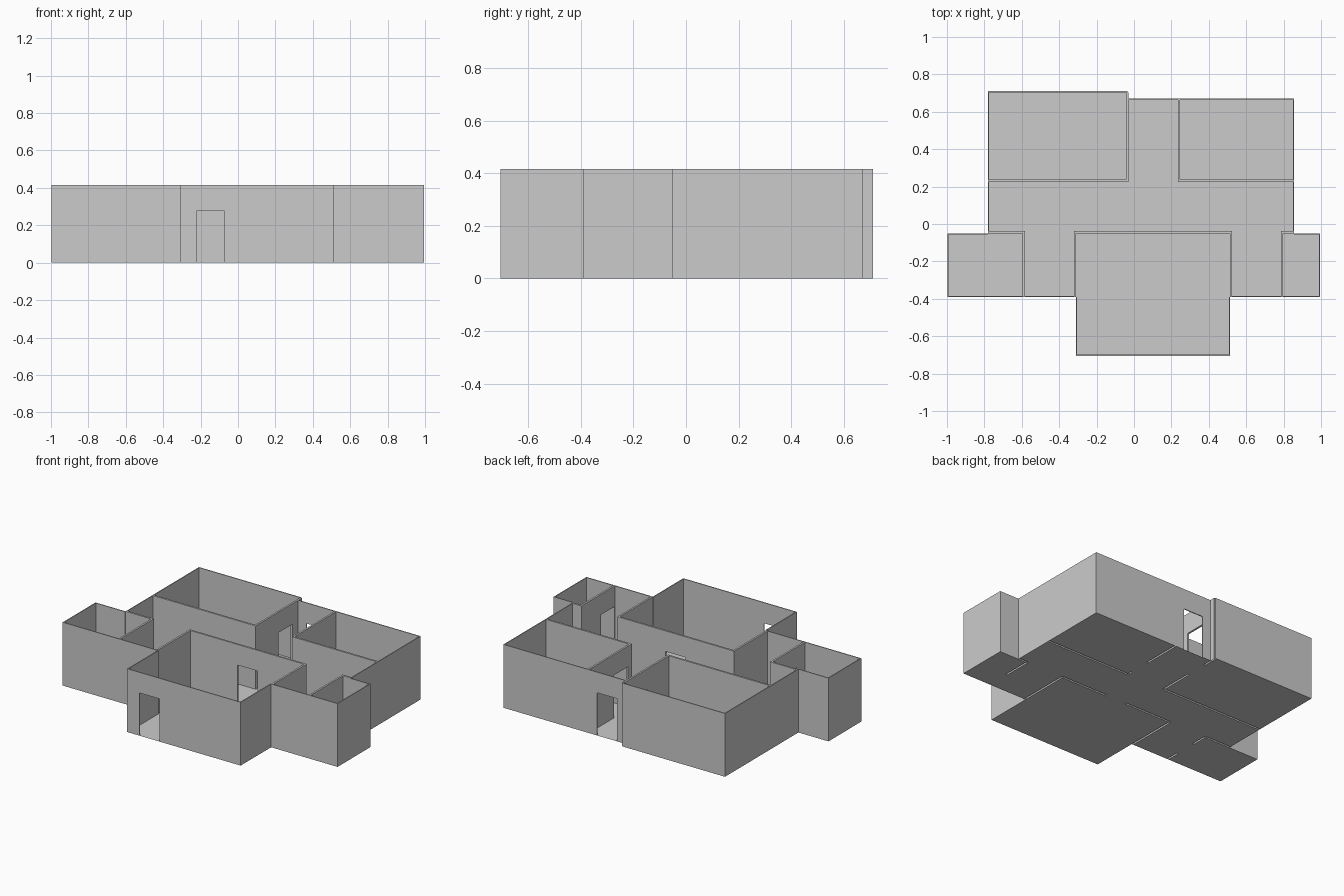
import bpy, bmesh
from mathutils import Vector

if "Cube" in bpy.data.objects:
    bpy.data.objects.remove(bpy.data.objects["Cube"])

H, DOOR_H = 0.415, 0.28      # wall and door heights
OUT_T, IN_T = 0.006, 0.012   # outer and inner wall thickness


def finish(bm, name):
    bmesh.ops.recalc_face_normals(bm, faces=bm.faces)
    mesh = bpy.data.meshes.new(name)
    bm.to_mesh(mesh)
    bm.free()
    ob = bpy.data.objects.new(name, mesh)
    bpy.context.collection.objects.link(ob)
    return ob


def floor(name, x0, x1, y0, y1):
    bm = bmesh.new()
    bm.faces.new([bm.verts.new((x, y, 0)) for x, y in
                  ((x0, y0), (x1, y0), (x1, y1), (x0, y1))])
    return finish(bm, name)


def wall(name, p, q, t, door=None):
    """Wall from p to q, thickness t to its right, open underneath; door = (start, end) on its axis."""
    p, q = Vector((*p, 0)), Vector((*q, 0))
    d = (q - p).normalized()
    n = Vector((d.y, -d.x, 0)) * t
    length = (q - p).length
    outline = [(0, 0)]
    if door:
        axis = 0 if abs(d.x) > 0.5 else 1
        a, b = sorted((c - p[axis]) * d[axis] for c in door)
        outline += [(a, 0), (a, DOOR_H), (b, DOOR_H), (b, 0)]
    outline += [(length, 0), (length, H), (0, H)]
    bm = bmesh.new()
    sides = [[bm.verts.new(p + d * s + off + Vector((0, 0, z))) for s, z in outline]
             for off in (Vector(), n)]
    for s in sides:
        bm.faces.new(s)
    for i in range(len(outline)):
        j = (i + 1) % len(outline)
        if outline[i][1] or outline[j][1]:      # no faces along the bottom
            bm.faces.new((sides[0][i], sides[0][j], sides[1][j], sides[1][i]))
    if door:                                    # threshold strip
        bm.faces.new((sides[0][1], sides[0][4], sides[1][4], sides[1][1]))
    return finish(bm, name)


# Outer walls, clockwise so the thickness lies inside
outer = [(-.78, .71), (-.035, .71), (-.035, .67), (.855, .67), (.855, -.05),
         (.995, -.05), (.995, -.39), (.513, -.39), (.513, -.705), (-.31, -.705),
         (-.31, -.39), (-.998, -.39), (-.998, -.05), (-.78, -.05)]
doors = {2: (.03, .175), 8: (-.22, -.075)}      # back and front entrances
for i, p in enumerate(outer):
    wall(f"outer_wall_{i}", p, outer[(i + 1) % len(outer)], OUT_T, doors.get(i))

# Inner walls between the rooms and the hall
inner = {
    "back_left_room_front_wall": ((-.774, .237), (-.03, .237), None),
    "back_left_room_side_wall": ((-.042, .225), (-.042, .704), (.46, .605)),
    "back_right_room_front_wall": ((.235, .237), (.849, .237), None),
    "back_right_room_side_wall": ((.235, .225), (.235, .664), (.265, .41)),
    "front_room_back_wall": ((-.322, -.038), (.525, -.038), (.03, .175)),
    "front_room_left_wall": ((-.322, -.39), (-.322, -.038), None),
    "front_room_right_wall": ((.513, -.39), (.513, -.038), None),
    "left_room_side_wall": ((-.595, -.384), (-.595, -.038), (-.30, -.155)),
    "left_room_back_wall": ((-.78, -.038), (-.583, -.038), None),
    "right_room_side_wall": ((.785, -.384), (.785, -.038), (-.382, -.24)),
    "right_room_back_wall": ((.785, -.038), (.855, -.038), None),
}
for name, (p, q, door) in inner.items():
    # vertical walls thicken to +x, horizontal walls to -y
    wall(name, p, q, IN_T, door)

# Floors, leaving slots under the inner walls
for name, r in {
    "back_left_room": (-.78, -.042, .237, .71),
    "back_right_room": (.247, .855, .237, .67),
    "hall": (-.78, .855, -.038, .225),
    "back_hall": (-.03, .235, .225, .67),
    "left_alcove": (-.583, -.322, -.39, -.038),
    "right_alcove": (.525, .785, -.39, -.038),
    "left_room": (-.998, -.595, -.39, -.05),
    "front_room": (-.31, .513, -.705, -.05),
    "right_room": (.797, .995, -.39, -.05),
}.items():
    floor(name + "_floor", *r)
